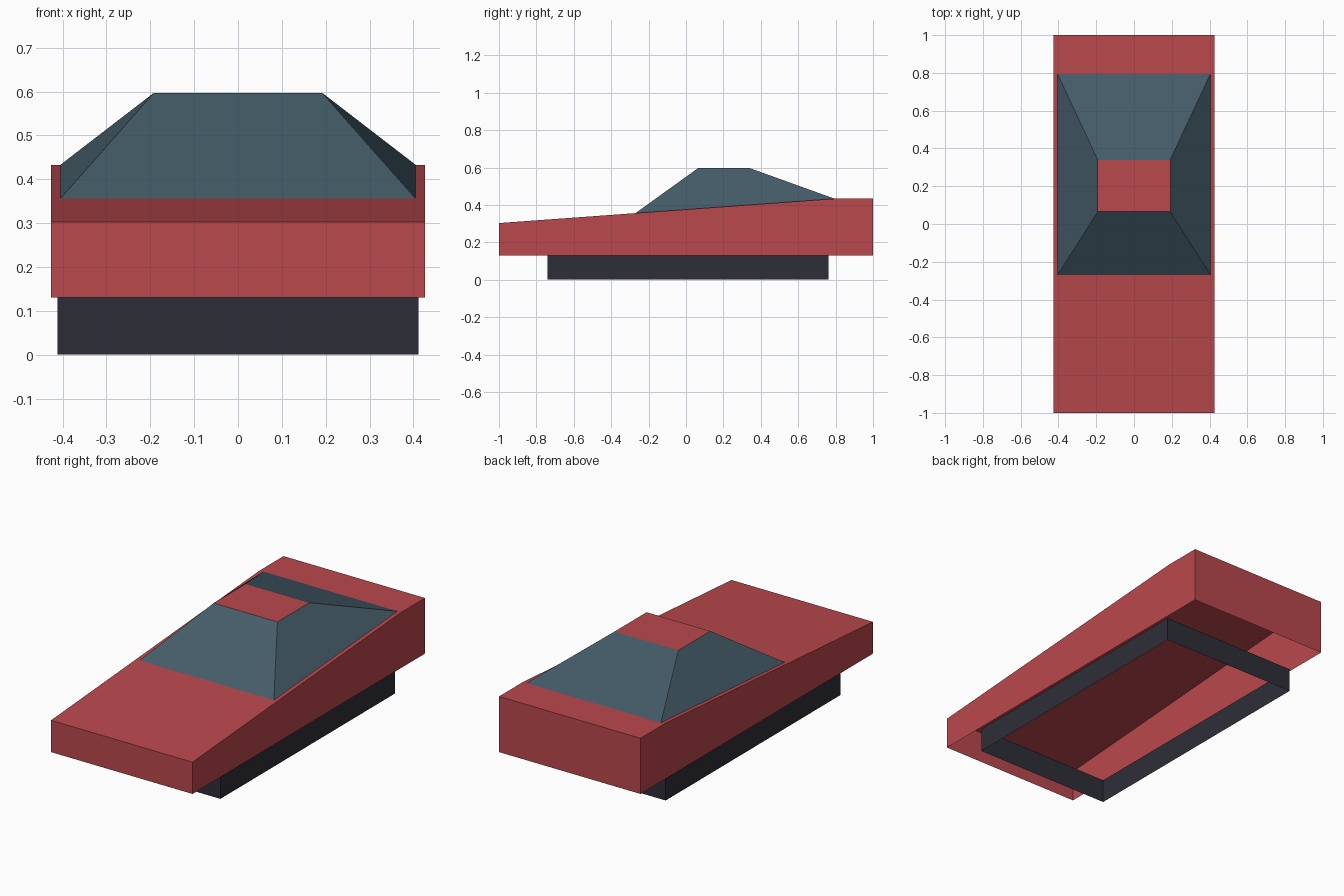
import bpy
import bmesh

if "Cube" in bpy.data.objects:
    bpy.data.objects.remove(bpy.data.objects["Cube"])


def material(name, rgb):
    mat = bpy.data.materials.new(name)
    mat.use_nodes = True
    mat.diffuse_color = (*rgb, 1)
    mat.node_tree.nodes["Principled BSDF"].inputs["Base Color"].default_value = (*rgb, 1)
    return mat


red = material("red paint", (0.49, 0.065, 0.073))
glass = material("blue grey glass", (0.058, 0.107, 0.14))
dark = material("dark underside", (0.027, 0.027, 0.039))


def loft(name, loops, mats, keep, top_slot=0):
    """Join two matching loops with sides; drop faces rejected by keep."""
    bm = bmesh.new()
    rings = [[bm.verts.new(p) for p in loop] for loop in loops]
    for ring in rings:
        bm.faces.new(ring)
    a, b = rings
    for i in range(len(a)):
        j = (i + 1) % len(a)
        bm.faces.new((a[i], a[j], b[j], b[i]))
    bmesh.ops.recalc_face_normals(bm, faces=bm.faces)
    bmesh.ops.delete(bm, geom=[f for f in bm.faces if not keep(f.normal)],
                     context="FACES_ONLY")
    for f in bm.faces:
        f.material_index = top_slot if f.normal.z > 0.99 else 0
    mesh = bpy.data.meshes.new(name)
    bm.to_mesh(mesh)
    bm.free()
    for mat in mats:
        mesh.materials.append(mat)
    obj = bpy.data.objects.new(name, mesh)
    bpy.context.collection.objects.link(obj)
    return obj


def rectangle(half_x, front, back, z_front, z_back):
    return [(-half_x, front, z_front), (half_x, front, z_front),
            (half_x, back, z_back), (-half_x, back, z_back)]


# Wedge body shell, open underneath
side = [(-1, 0.13), (1, 0.13), (1, 0.433), (0.79, 0.433), (-1, 0.303)]
loft("body", [[(x, y, z) for y, z in side] for x in (-0.426, 0.426)],
     [red], lambda n: n.z > -0.9)

# Cabin with sloping windows and a painted roof
loft("cabin", [rectangle(0.405, -0.27, 0.795, 0.356, 0.433),
               rectangle(0.192, 0.065, 0.34, 0.597, 0.597)],
     [glass, red], lambda n: n.z > -0.9, top_slot=1)

# Undercarriage skirt, open above and below
loft("undercarriage_skirt", [rectangle(0.412, -0.74, 0.763, z, z) for z in (0, 0.13)],
     [dark], lambda n: abs(n.z) < 0.9)
